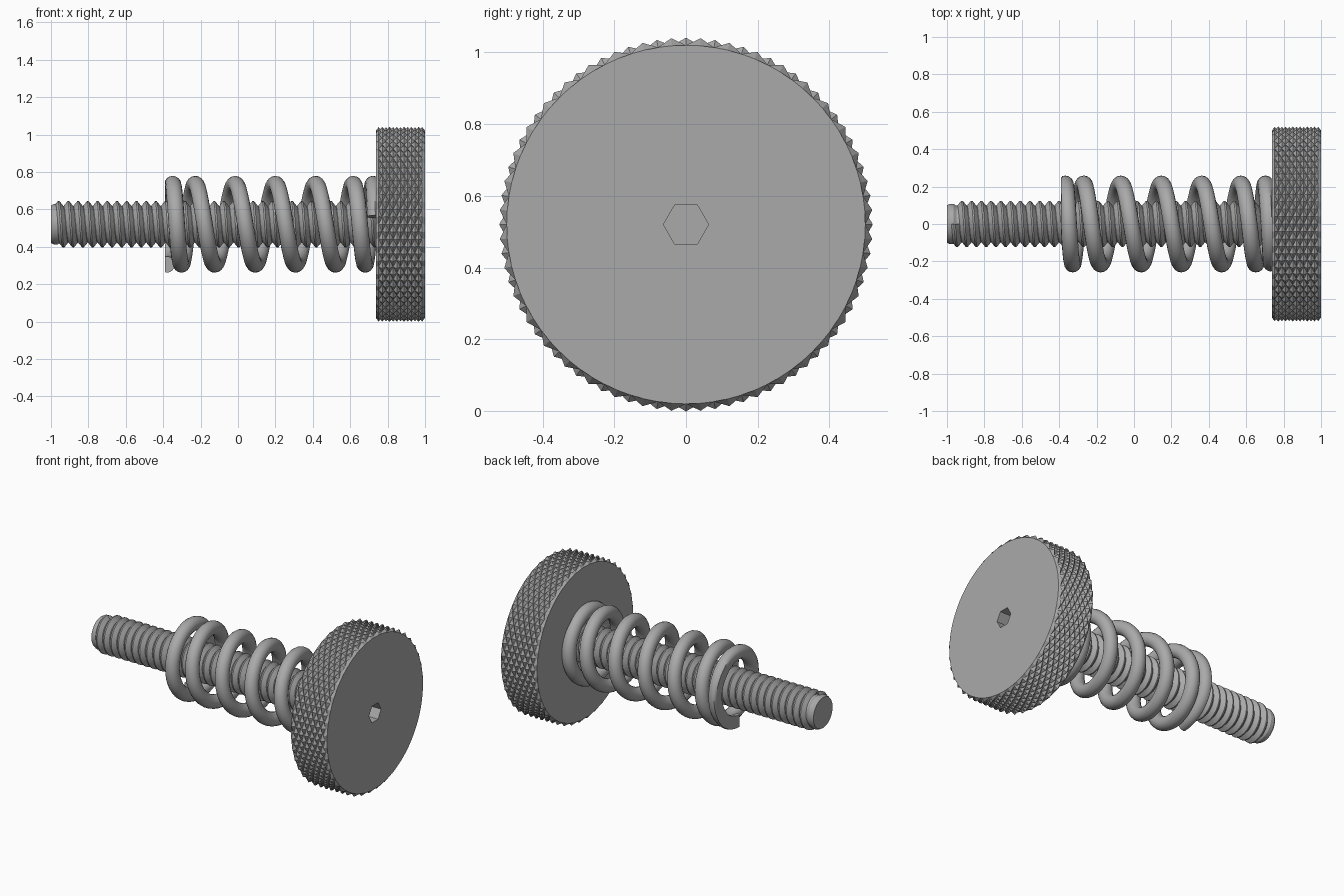
import bpy, bmesh
from math import pi, sin, cos, radians
from mathutils import Vector

if "Cube" in bpy.data.objects:
    bpy.data.objects.remove(bpy.data.objects["Cube"])

AXIS_Z = 0.52
HEAD_BACK, HEAD_FACE = 0.737, 1.0

steel = bpy.data.materials.new("grey steel")
steel.use_nodes = True
grey = (0.4, 0.4, 0.4, 1)
steel.diffuse_color = grey
steel.node_tree.nodes["Principled BSDF"].inputs["Base Color"].default_value = grey


def polar(x, r, turn):
    """Point at a distance r from the screw axis, turned from the top."""
    a = 2 * pi * turn
    return Vector((x, -r * sin(a), AXIS_Z + r * cos(a)))


def finish(bm, name, smooth_angle=None):
    bmesh.ops.recalc_face_normals(bm, faces=bm.faces)
    mesh = bpy.data.meshes.new(name)
    bm.to_mesh(mesh)
    bm.free()
    mesh.materials.append(steel)
    obj = bpy.data.objects.new(name, mesh)
    bpy.context.collection.objects.link(obj)
    if smooth_angle:
        bpy.ops.object.select_all(action='DESELECT')
        obj.select_set(True)
        bpy.context.view_layer.objects.active = obj
        bpy.ops.object.shade_smooth_by_angle(angle=radians(smooth_angle))
    return obj


def bridge(bm, a, b, closed=True):
    n = len(a)
    for i in range(n if closed else n - 1):
        j = (i + 1) % n
        bm.faces.new((a[i], a[j], b[j], b[i]))


def ring(bm, x, r, n, offset=0.0):
    return [bm.verts.new(polar(x, r, i / n + offset)) for i in range(n)]


# Knurled head: a lattice of small diamond pyramids between two chamfers
def knurled_head():
    bm = bmesh.new()
    around, along = 80, 12
    x0, x1 = HEAD_BACK + 0.015, HEAD_FACE - 0.015
    rows = []
    for j in range(along + 1):
        x = x0 + (x1 - x0) * j / along
        rows.append([bm.verts.new(polar(x, 0.521 if (i + j) % 2 else 0.5, i / around))
                     for i in range(around)])
    for j in range(along):
        for i in range(around):
            k = (i + 1) % around
            a, b, c, d = rows[j][i], rows[j][k], rows[j + 1][k], rows[j + 1][i]
            # split each cell along its valley
            if (i + j) % 2 == 0:
                bm.faces.new((a, b, c))
                bm.faces.new((a, c, d))
            else:
                bm.faces.new((a, b, d))
                bm.faces.new((b, c, d))
    back = ring(bm, HEAD_BACK, 0.5, around)
    face = ring(bm, HEAD_FACE, 0.5, around)
    bridge(bm, back, rows[0])
    bridge(bm, rows[-1], face)
    bm.faces.new(back)
    # hexagonal socket in the outer face
    mouth = ring(bm, HEAD_FACE, 0.063, 6, 1 / 12)
    floor = ring(bm, HEAD_FACE - 0.12, 0.063, 6, 1 / 12)
    bridge(bm, mouth, floor)
    bm.faces.new(floor)
    loops = [bm.edges.get((l[i - 1], l[i])) for l in (face, mouth) for i in range(len(l))]
    bmesh.ops.triangle_fill(bm, edges=loops, use_beauty=True, normal=(1, 0, 0))
    finish(bm, "knurled_head")


# Shank core with a chamfered tip
def shank_core():
    bm = bmesh.new()
    profile = [(-1, 0.1), (-0.985, 0.108), (-0.965, 0.108), (-0.95, 0.098), (HEAD_BACK + 0.01, 0.098)]
    rings = [ring(bm, x, r, 48) for x, r in profile]
    for a, b in zip(rings, rings[1:]):
        bridge(bm, a, b)
    bm.faces.new(rings[0])
    bm.faces.new(rings[-1])
    finish(bm, "shank_core", 25)


# Helical thread ridge, running out at the tip
def thread():
    bm = bmesh.new()
    pitch, steps = 0.052, 32
    start, end = -0.985, HEAD_BACK + 0.004
    section = [(0.0, 0.097), (0.42, 0.124), (0.58, 0.124), (1.0, 0.097)]
    previous = None
    for i in range(int((end - start) / pitch * steps)):
        row = []
        for u, r in section:
            x = min(start + pitch * (i / steps + u), end)
            row.append(bm.verts.new(polar(x, min(r, 0.102 + (x + 1) * 0.7), i / steps)))
        if previous:
            bridge(bm, previous, row, closed=False)
        previous = row
    finish(bm, "thread", 30)


# Compression spring: closed end coils ground flat, open coils between
def spring():
    bm = bmesh.new()
    travel = [(-0.5, -0.385), (0, -0.35), (0.5, -0.305), (1, -0.232), (1.5, -0.125),
              (2, -0.015), (4, 0.415), (4.5, 0.522), (5, 0.62), (5.5, 0.682),
              (6, 0.722), (6.22, 0.738)]

    def advance(t):
        for (t0, xa), (t1, xb) in zip(travel, travel[1:]):
            if t <= t1:
                return xa + (xb - xa) * (t - t0) / (t1 - t0)
        return travel[-1][1]

    first, last = travel[0][0], travel[-1][0]
    steps, sides, wire, radius = 300, 16, 0.044, 0.215
    rows = []
    for i in range(steps + 1):
        t = first + (last - first) * i / steps
        # average neighbouring positions to ease the change of pitch
        near = [advance(min(max(t + d, first), last)) for d in (-0.15, 0, 0.15)]
        x = sum(near) / 3
        row = []
        for k in range(sides):
            a = 2 * pi * k / sides
            px = min(max(x + wire * sin(a), -0.39), HEAD_BACK)
            row.append(bm.verts.new(polar(px, radius + wire * cos(a), t)))
        rows.append(row)
    for a, b in zip(rows, rows[1:]):
        bridge(bm, a, b)
    bm.faces.new(rows[0])
    bm.faces.new(rows[-1])
    finish(bm, "spring", 40)


knurled_head()
shank_core()
thread()
spring()
